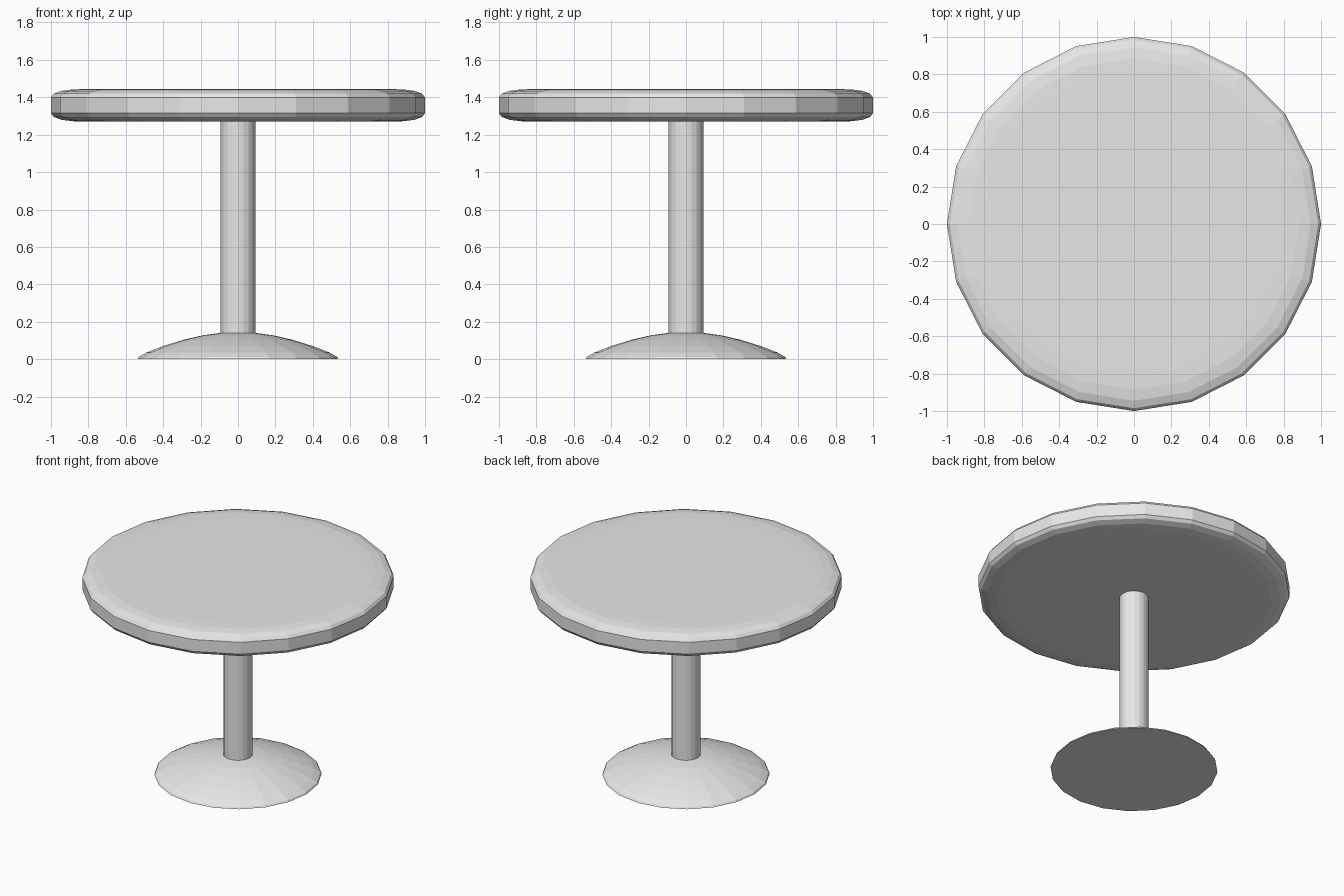
import bpy
from math import cos, sin, tau

SIDES = 20

cube = bpy.data.objects.get("Cube")
if cube:
    bpy.data.objects.remove(cube, do_unlink=True)

grey = bpy.data.materials.new("light_grey")
grey.use_nodes = True
colour = (0.8, 0.8, 0.8, 1)
grey.diffuse_color = colour
grey.node_tree.nodes["Principled BSDF"].inputs["Base Color"].default_value = colour


def lathe(name, profile):
    """Turn a (radius, height) profile, bottom to top, into a capped faceted solid."""
    verts = [(r * cos(tau * i / SIDES), r * sin(tau * i / SIDES), z)
             for r, z in profile for i in range(SIDES)]
    faces = [(k * SIDES + i, k * SIDES + (i + 1) % SIDES,
              (k + 1) * SIDES + (i + 1) % SIDES, (k + 1) * SIDES + i)
             for k in range(len(profile) - 1) for i in range(SIDES)]
    faces.append(tuple(reversed(range(SIDES))))
    last = (len(profile) - 1) * SIDES
    faces.append(tuple(range(last, last + SIDES)))
    mesh = bpy.data.meshes.new(name)
    mesh.from_pydata(verts, [], faces)
    mesh.materials.append(grey)
    obj = bpy.data.objects.new(name, mesh)
    bpy.context.collection.objects.link(obj)
    return obj


# Thick round top with the same rounded edge above and below
upper_edge = [(1.0, 0.042), (0.985, 0.062), (0.945, 0.077), (0.885, 0.085), (0.81, 0.087)]
middle = 1.357
lathe("table_top", [(r, middle - h) for r, h in reversed(upper_edge)]
      + [(r, middle + h) for r, h in upper_edge])

# Straight central column
lathe("column", [(0.094, 0.13), (0.094, 1.28)])

# Shallow domed foot
lathe("foot", [(0.537, 0), (0.53, 0.012), (0.49, 0.035), (0.4, 0.07),
               (0.29, 0.104), (0.19, 0.127), (0.094, 0.14)])
